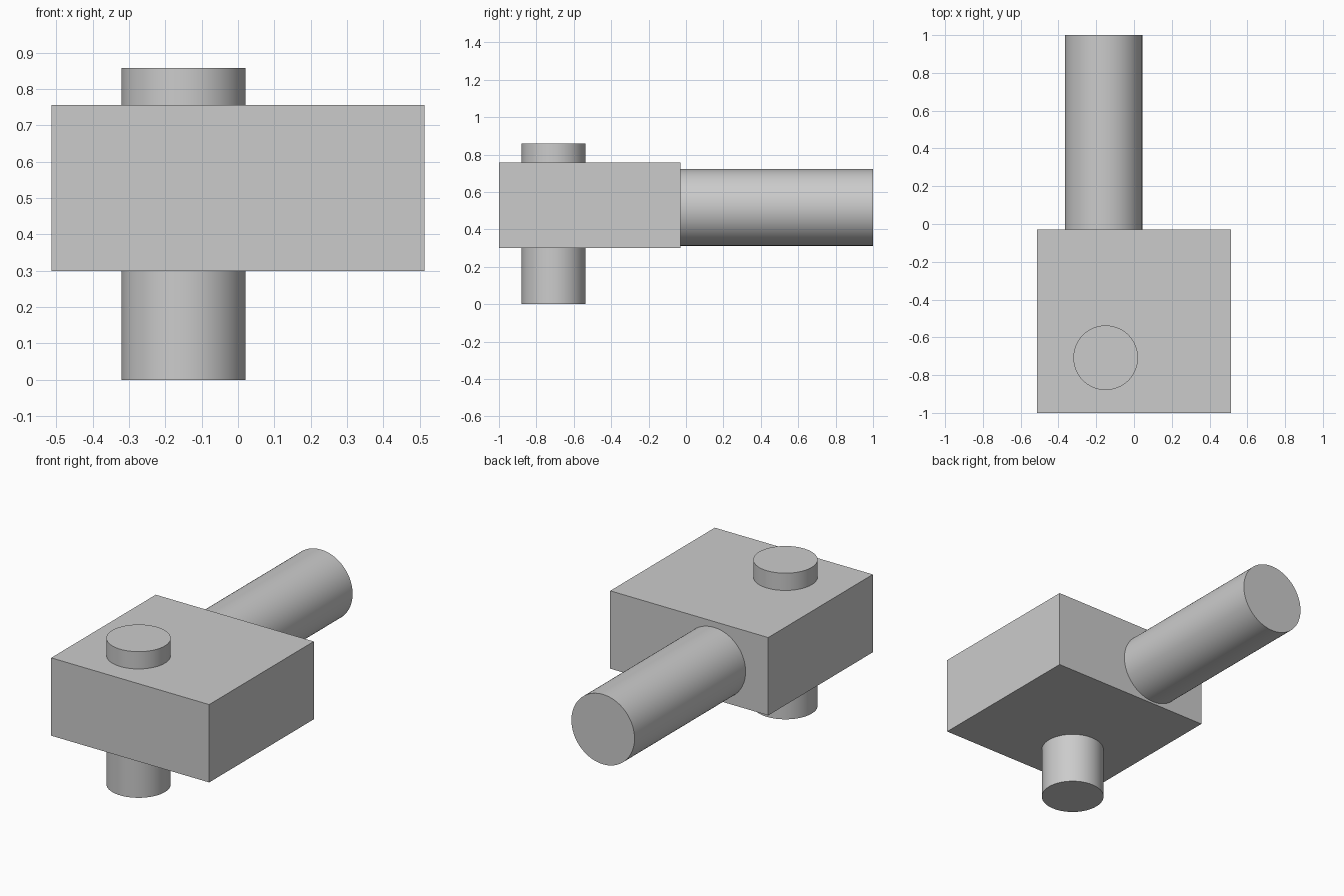
import bpy
from math import radians

cube = bpy.data.objects.get("Cube")
if cube:
    bpy.data.objects.remove(cube, do_unlink=True)

grey = bpy.data.materials.new("light_grey")
grey.use_nodes = True
colour = (0.6, 0.6, 0.6, 1)
grey.diffuse_color = colour
grey.node_tree.nodes["Principled BSDF"].inputs["Base Color"].default_value = colour


def finish(name):
    obj = bpy.context.object
    obj.name = name
    obj.data.materials.append(grey)
    return obj


def cylinder(name, radius, depth, location, rotation=(0, 0, 0)):
    bpy.ops.mesh.primitive_cylinder_add(vertices=96, radius=radius, depth=depth,
                                        location=location, rotation=rotation)
    finish(name)
    bpy.ops.object.shade_smooth_by_angle(angle=radians(30))


# Rectangular block
bpy.ops.mesh.primitive_cube_add(size=1, location=(0, -0.515, 0.528))
block = finish("block")
block.scale = (1.026, 0.97, 0.457)
bpy.ops.object.transform_apply(location=False, rotation=False, scale=True)

# Vertical pin passing through the block
cylinder("pin", 0.171, 0.858, (-0.15, -0.708, 0.429))

# Horizontal rod out of the back, seated slightly inside the block
cylinder("rod", 0.205, 1.05, (-0.161, 0.475, 0.517), (radians(90), 0, 0))
